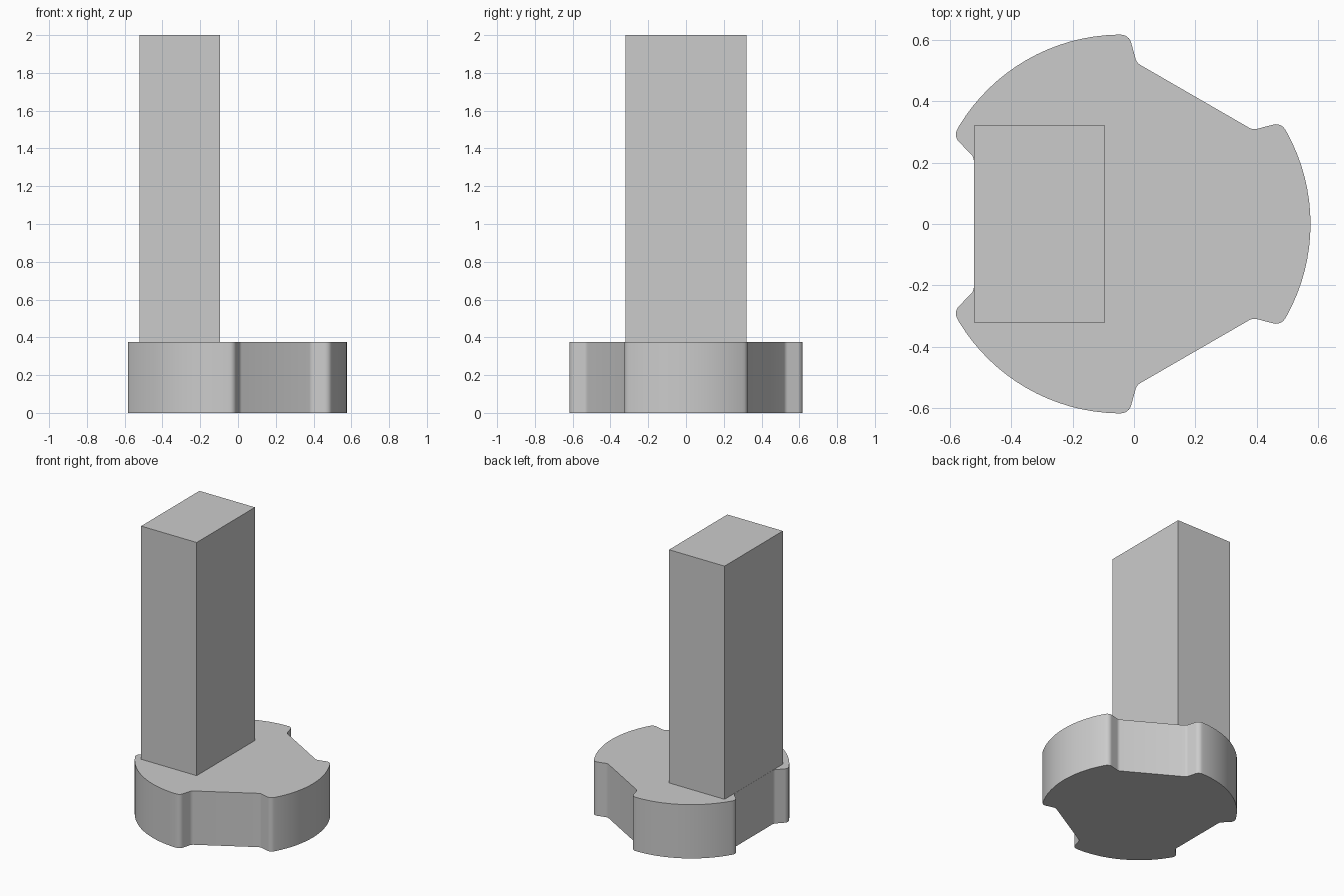
import bpy
import bmesh
from math import radians, sin, cos, atan2, hypot
from mathutils import Vector, Matrix

cube = bpy.data.objects.get("Cube")
if cube:
    bpy.data.objects.remove(cube, do_unlink=True)

grey = bpy.data.materials.new("plain grey")
grey.use_nodes = True
colour = (0.6, 0.6, 0.6, 1)
grey.diffuse_color = colour
grey.node_tree.nodes["Principled BSDF"].inputs["Base Color"].default_value = colour


def make_object(name, bm):
    bmesh.ops.recalc_face_normals(bm, faces=bm.faces)
    mesh = bpy.data.meshes.new(name)
    bm.to_mesh(mesh)
    bm.free()
    mesh.materials.append(grey)
    obj = bpy.data.objects.new(name, mesh)
    bpy.context.collection.objects.link(obj)
    return obj


# Three-lobed base: one lobe outline turned about the disc centre
CENTRE = Vector((-0.042, 0, 0))
BASE_HEIGHT = 0.375
inner = Vector((0.43, 0.307, 0))
outer = Vector((0.522, 0.331, 0))
radius, half = hypot(outer.x, outer.y), atan2(outer.y, outer.x)
STEPS = 18

bm = bmesh.new()
outline, inner_corners, outer_corners = [], [], []
for lobe in range(3):
    turn = Matrix.Rotation(radians(120 * lobe), 3, 'Z')
    angles = [half * (2 * i / STEPS - 1) for i in range(STEPS + 1)]
    arc = [Vector((radius * cos(a), radius * sin(a), 0)) for a in angles]
    points = [Vector((inner.x, -inner.y, 0))] + arc + [inner]
    verts = [bm.verts.new(CENTRE + turn @ p) for p in points]
    outline += verts
    inner_corners += [verts[0], verts[-1]]
    outer_corners += [verts[1], verts[-2]]
bm.faces.new(outline)

# Round the lobe tips and the notch corners
for corners, size, segments in ((outer_corners, 0.025, 6), (inner_corners, 0.012, 4)):
    bmesh.ops.bevel(bm, geom=corners, offset=size, segments=segments,
                    profile=0.5, affect='VERTICES')

raised = bmesh.ops.extrude_face_region(bm, geom=bm.faces[:])
top = [v for v in raised["geom"] if isinstance(v, bmesh.types.BMVert)]
bmesh.ops.translate(bm, verts=top, vec=(0, 0, BASE_HEIGHT))
base = make_object("lobed_base", bm)

bpy.ops.object.select_all(action='DESELECT')
base.select_set(True)
bpy.context.view_layer.objects.active = base
bpy.ops.object.shade_smooth_by_angle(angle=radians(30))

# Rectangular stem, flush with one flat side of the base
bm = bmesh.new()
bmesh.ops.create_cube(bm, size=1)
bmesh.ops.scale(bm, verts=bm.verts, vec=(0.428, 0.642, 2 - BASE_HEIGHT))
bmesh.ops.translate(bm, verts=bm.verts, vec=(-0.308, 0, 1 + BASE_HEIGHT / 2))
make_object("stem", bm)
